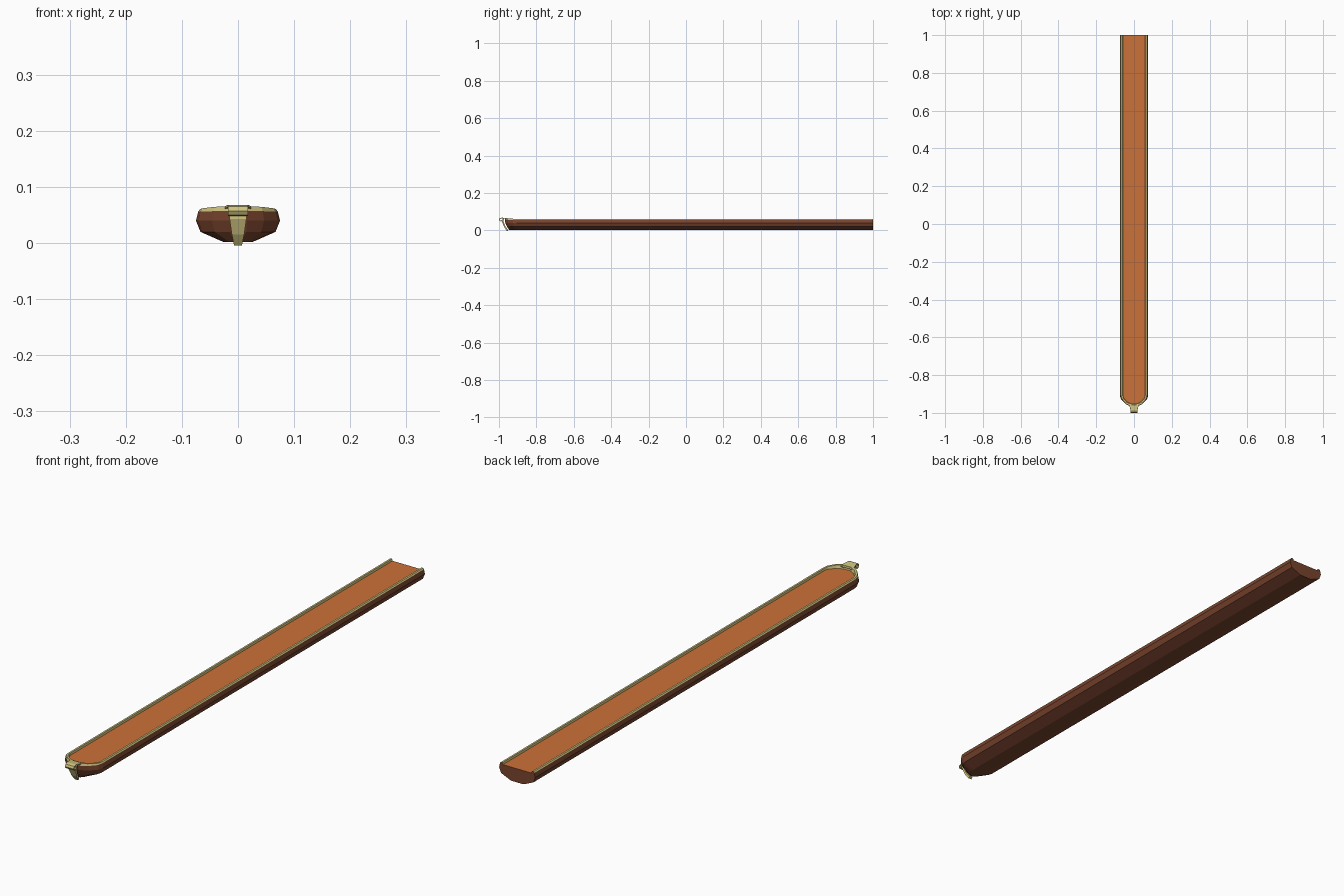
import bpy, bmesh
from mathutils import Vector

if "Cube" in bpy.data.objects:
    bpy.data.objects.remove(bpy.data.objects["Cube"])


def material(name, rgb):
    m = bpy.data.materials.new(name)
    m.diffuse_color = (*rgb, 1)
    m.use_nodes = True
    m.node_tree.nodes["Principled BSDF"].inputs["Base Color"].default_value = m.diffuse_color
    return m


BROWN = material("brown wood", (0.19, 0.058, 0.027))
GOLD = material("pale gold", (0.62, 0.54, 0.21))
ORANGE = material("orange wood", (0.60, 0.165, 0.04))


def finish(name, bm, mats):
    bmesh.ops.recalc_face_normals(bm, faces=bm.faces)
    me = bpy.data.meshes.new(name)
    bm.to_mesh(me)
    bm.free()
    for m in mats:
        me.materials.append(m)
    ob = bpy.data.objects.new(name, me)
    bpy.context.collection.objects.link(ob)
    return ob


# Hull levels, bottom to deck: half width, height, bow y, bow rise, material of strip below
levels = [
    (0.026, 0.002, -0.946, 0.000, 0),
    (0.067, 0.020, -0.957, 0.000, 0),
    (0.075, 0.040, -0.966, 0.000, 0),
    (0.071, 0.056, -0.968, 0.001, 0),
    (0.068, 0.060, -0.966, 0.006, 1),
    (0.061, 0.060, -0.957, 0.005, 1),
    (0.059, 0.053, -0.953, 0.000, 1),
]
# Bow outline: width fraction, distance fraction towards the tip
bow = [(1, 0), (0.94, 0.32), (0.62, 0.76), (0.22, 1)]


def outline(w, z, yf, rise):
    half = [(w, 1.0, z)]
    for fx, s in bow:
        half.append((w * fx, -0.905 + (yf + 0.905) * s, z + rise * s))
    return half + [(-x, y, zz) for x, y, zz in reversed(half)]


bm = bmesh.new()
rings = [[bm.verts.new(p) for p in outline(*lv[:4])] for lv in levels]
for k in range(1, len(rings)):
    a, b = rings[k - 1], rings[k]
    for i in range(len(a) - 1):
        bm.faces.new((a[i], a[i + 1], b[i + 1], b[i])).material_index = levels[k][4]
bm.faces.new(rings[0])
bm.faces.new(rings[-1]).material_index = 2
# Flat rear end
bm.faces.new([r[0] for r in rings] + [r[-1] for r in reversed(rings)])
finish("hull_with_rim_and_deck", bm, (BROWN, GOLD, ORANGE))


# Ribbon of given thickness and half widths following a path in the y-z plane
def ribbon(name, path, widths, thick):
    bm = bmesh.new()
    secs = []
    for i, (y, z) in enumerate(path):
        p, q = path[max(i - 1, 0)], path[min(i + 1, len(path) - 1)]
        d = Vector((q[0] - p[0], q[1] - p[1])).normalized()
        ny, nz = d.y * thick, -d.x * thick
        w = widths[i]
        secs.append([bm.verts.new(c) for c in (
            (-w, y, z), (w, y, z), (w, y - ny, z - nz), (-w, y - ny, z - nz))])
    for a, b in zip(secs, secs[1:]):
        for i in range(4):
            j = (i + 1) % 4
            bm.faces.new((a[i], a[j], b[j], b[i]))
    bm.faces.new(secs[0])
    bm.faces.new(secs[-1])
    return finish(name, bm, (GOLD,))


# Curled scroll at the bow tip
curl = [(-0.950, 0.062), (-0.966, 0.066), (-0.985, 0.068), (-0.996, 0.065),
        (-1.0, 0.057), (-0.996, 0.050), (-0.988, 0.048), (-0.982, 0.052)]
ribbon("bow_scroll", curl, [0.024, 0.023] + [0.018] * 6, 0.004)

# Tapered stem strip down the bow
stem = [(-0.974, 0.064), (-0.975, 0.045), (-0.964, 0.019), (-0.950, 0.0)]
ribbon("bow_stem", stem, [0.017, 0.015, 0.011, 0.007], -0.008)
